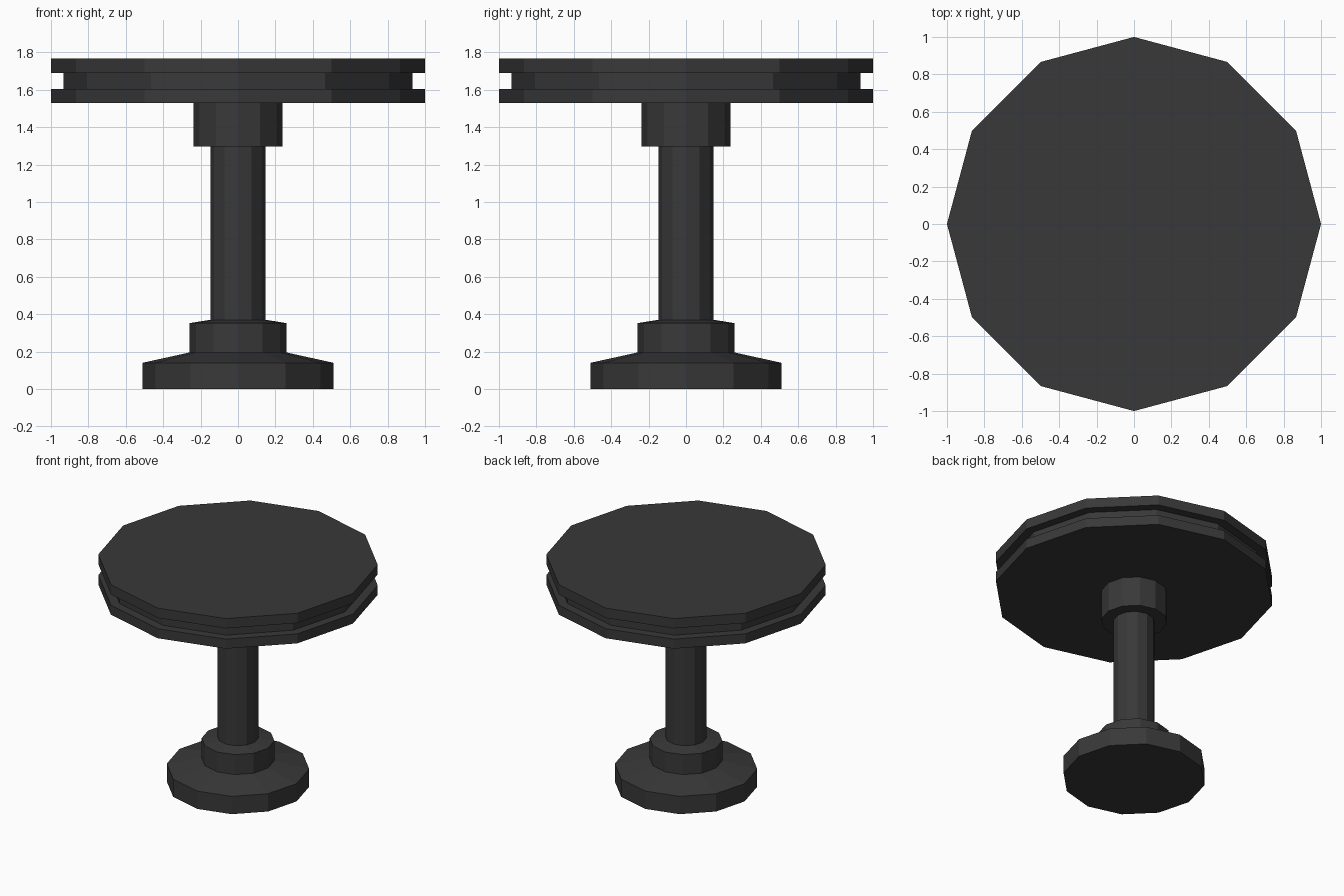
import bpy, bmesh
from math import cos, sin, pi

if "Cube" in bpy.data.objects:
    bpy.data.objects.remove(bpy.data.objects["Cube"])

SIDES = 12

dark = bpy.data.materials.new("dark_grey")
dark.diffuse_color = (0.04, 0.04, 0.04, 1)
dark.use_nodes = True
dark.node_tree.nodes["Principled BSDF"].inputs["Base Color"].default_value = dark.diffuse_color


def lathe(name, profile):
    """Turn (radius, z) points, listed bottom to top, into a 12-sided part."""
    bm = bmesh.new()
    rings = []
    for r, z in profile:
        if r == 0:
            rings.append([bm.verts.new((0, 0, z))] * SIDES)
        else:
            rings.append([bm.verts.new((r * cos(2 * pi * i / SIDES),
                                        r * sin(2 * pi * i / SIDES), z))
                          for i in range(SIDES)])
    for low, high in zip(rings, rings[1:]):
        for i in range(SIDES):
            j = (i + 1) % SIDES
            loop = dict.fromkeys((low[i], low[j], high[j], high[i]))
            bm.faces.new(list(loop))
    mesh = bpy.data.meshes.new(name)
    bm.to_mesh(mesh)
    bm.free()
    mesh.materials.append(dark)
    obj = bpy.data.objects.new(name, mesh)
    bpy.context.collection.objects.link(obj)
    return obj


# Foot with sloped top and its collar
lathe("foot", [(0, 0), (0.51, 0), (0.51, 0.14), (0.26, 0.195),
               (0.26, 0.352), (0.147, 0.37)])

# Central post
lathe("post", [(0.147, 0.37), (0.147, 1.297)])

# Collar under the top
lathe("upper_collar", [(0.147, 1.297), (0.237, 1.297), (0.237, 1.53)])

# Round top with a groove around the rim
lathe("table_top", [(0.237, 1.53), (1, 1.53), (1, 1.605), (0.932, 1.605),
                    (0.932, 1.69), (1, 1.69), (1, 1.767), (0, 1.767)])
